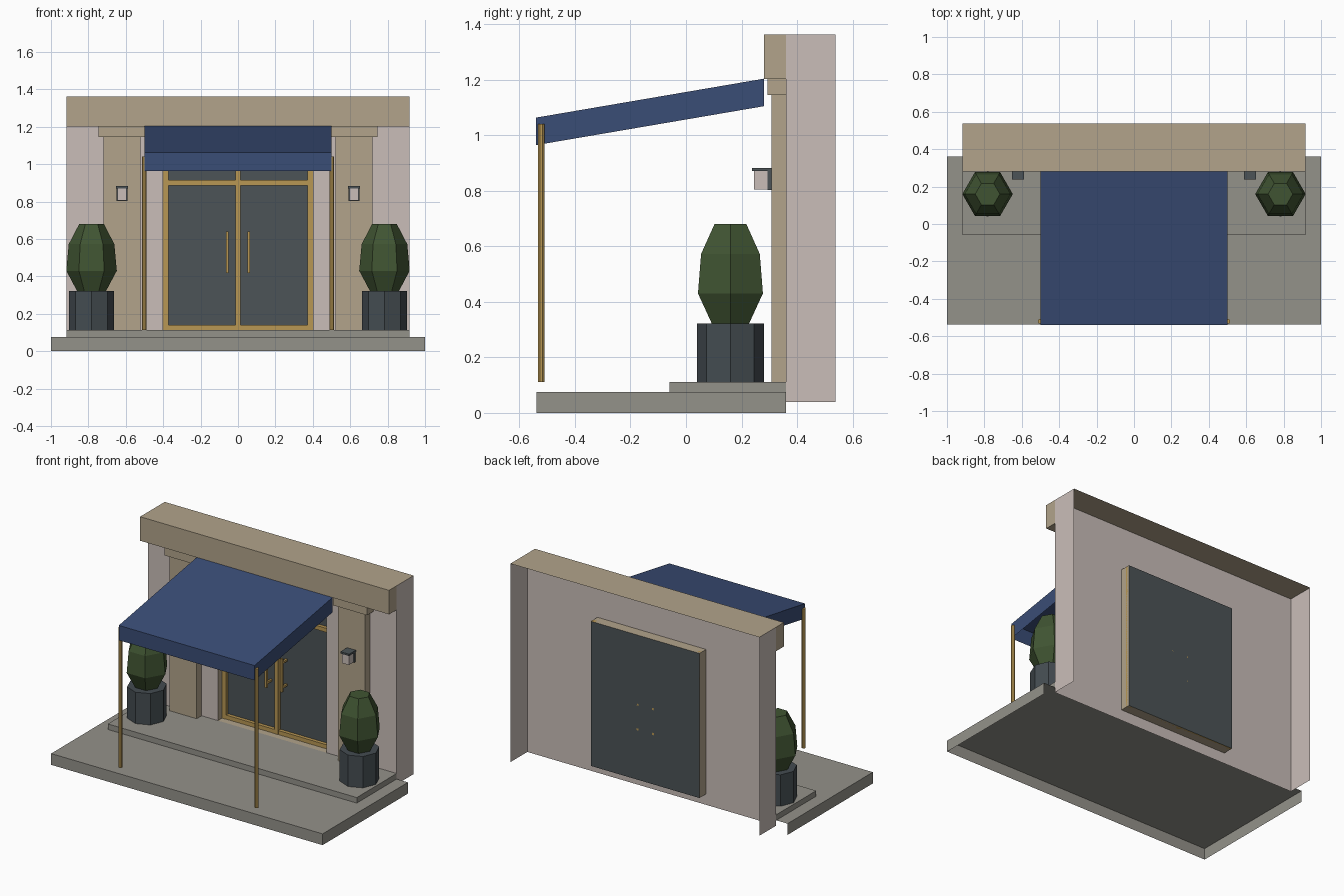
import bpy, bmesh, math
from mathutils import Vector

cube = bpy.data.objects.get("Cube")
if cube:
    bpy.data.objects.remove(cube, do_unlink=True)


def material(name, rgb):
    lin = [((c / 255 + 0.055) / 1.055) ** 2.4 for c in rgb] + [1]
    m = bpy.data.materials.new(name)
    m.use_nodes = True
    m.diffuse_color = lin
    m.node_tree.nodes["Principled BSDF"].inputs["Base Color"].default_value = lin
    return m


STONE = material("tan stone", (178, 164, 139))
PAVING = material("grey paving", (148, 146, 138))
PLASTER = material("pale plaster", (202, 190, 185))
CANVAS = material("navy canvas", (58, 77, 118))
BRASS = material("brass", (184, 151, 84))
GLASS = material("dark glass", (76, 84, 87))
SLATE = material("slate pot", (68, 76, 81))
LEAF = material("leaf green", (64, 84, 50))

SIDES = {"left": (1, 0, 0), "right": (-1, 0, 0), "front": (0, -1, 0),
         "back": (0, 1, 0), "top": (0, 0, 1), "bottom": (0, 0, -1)}


def finish(name, bm, *mats):
    me = bpy.data.meshes.new(name)
    bm.to_mesh(me)
    bm.free()
    for m in mats:
        me.materials.append(m)
    ob = bpy.data.objects.new(name, me)
    bpy.context.collection.objects.link(ob)
    return ob


def box_mesh(x, y, z, drop=()):
    """Box between coordinate pairs, with the named sides left open."""
    bm = bmesh.new()
    bmesh.ops.create_cube(bm, size=1)
    for v in bm.verts:
        v.co = [r[0] if c < 0 else r[1] for c, r in zip(v.co, (x, y, z))]
    bm.normal_update()
    gone = [f for f in bm.faces
            if any(f.normal.dot(Vector(SIDES[d])) > 0.9 for d in drop)]
    bmesh.ops.delete(bm, geom=gone, context="FACES")
    return bm


def box(name, x, y, z, mat, drop=()):
    return finish(name, box_mesh(x, y, z, drop), mat)


def lathe(name, x, y, profile, sides, mat, turn=0.0):
    """Faceted solid from (radius, height) rings."""
    bm = bmesh.new()
    rings = []
    for r, z in profile:
        angles = [turn + 2 * math.pi * i / sides for i in range(sides)]
        rings.append([bm.verts.new((x + r * math.cos(a), y + r * math.sin(a), z))
                      for a in angles])
    for lo, hi in zip(rings, rings[1:]):
        for i in range(sides):
            j = (i + 1) % sides
            bm.faces.new((lo[i], lo[j], hi[j], hi[i]))
    bm.faces.new(rings[-1])
    bm.faces.new(rings[0][::-1])
    return finish(name, bm, mat)


WALL_Y, BACK_Y, HALF, TOP = 0.36, 0.538, 0.917, 1.362
FLOOR, DOOR_X, DOOR_TOP, GLASS_Y = 0.112, 0.4, 1.075, 0.43

# Paved steps, open underneath and against the wall
box("lower_step", (-1, 1), (-0.538, WALL_Y), (0, 0.075), PAVING, ("bottom", "back"))
box("upper_step", (-HALF, HALF), (-0.06, WALL_Y), (0.075, FLOOR), PAVING, ("bottom", "back"))

# Wall shell around the doorway
ONLY_FRONT = ("left", "right", "back", "top", "bottom")
depth = (WALL_Y, BACK_Y)
box("wall_above_door", (-DOOR_X, DOOR_X), depth, (DOOR_TOP, TOP), PLASTER, ONLY_FRONT)
box("wall_below_door", (-DOOR_X, DOOR_X), depth, (0.04, FLOOR), PLASTER, ONLY_FRONT)
for side, s in (("left", 1), ("right", -1)):
    other = "right" if s > 0 else "left"
    box(side + "_wall", sorted((s * DOOR_X, s * HALF)), depth, (0.04, TOP),
        PLASTER, ("back", "top", "bottom", other))

# Cornice with its coping running back over the wall
box("cornice", (-HALF, HALF), (0.28, WALL_Y), (1.202, TOP), STONE, ("back", "top"))
box("coping", (-HALF, HALF), (0.28, BACK_Y), (1.3, TOP), STONE,
    ("front", "back", "left", "right", "bottom"))

# Door recess: stone reveals, glass at the back
bm = box_mesh((-DOOR_X, DOOR_X), (WALL_Y, GLASS_Y), (FLOOR, DOOR_TOP), ("front",))
for f in bm.faces:
    f.material_index = 1 if f.normal.y > 0.9 else 0
bmesh.ops.reverse_faces(bm, faces=bm.faces[:])
finish("door_recess", bm, STONE, GLASS)

# Brass door frame
frame_y = (0.405, GLASS_Y - 0.002)
for name, z in (("bottom_rail", FLOOR), ("transom", 0.887), ("top_rail", DOOR_TOP - 0.028)):
    box(name, (-DOOR_X, DOOR_X), frame_y, (z, z + 0.027), BRASS)
for name, x in (("left_jamb", 0.386), ("centre_stile", 0), ("right_jamb", -0.386)):
    box(name, (x - 0.014, x + 0.014), (0.403, GLASS_Y - 0.002), (FLOOR, DOOR_TOP), BRASS)

# Sloping awning, open below and behind
bm = box_mesh((-0.5, 0.5), (-0.54, 0.28), (0.964, 1.063), ("bottom", "back"))
for v in bm.verts:
    if v.co.y > 0:
        v.co.z += 0.14
finish("awning", bm, CANVAS)

# Parts repeated on both sides
for side, s in (("left", 1), ("right", -1)):
    cx = s * 0.62
    box(side + "_pilaster", (cx - 0.1, cx + 0.1), (0.308, WALL_Y), (FLOOR, 1.145), STONE, ("back",))
    box(side + "_capital", (cx - 0.126, cx + 0.126), (0.293, WALL_Y), (1.145, 1.202), STONE, ("back",))

    # Wall lantern
    box(side + "_lantern_plate", (cx - 0.03, cx + 0.03), (0.293, 0.308), (0.803, 0.872), GLASS)
    box(side + "_lantern_body", (cx - 0.025, cx + 0.025), (0.245, 0.293), (0.805, 0.87), PLASTER)
    box(side + "_lantern_cap", (cx - 0.032, cx + 0.032), (0.238, 0.308), (0.87, 0.882), GLASS)

    # Door handle on two short standoffs
    hx = s * 0.057
    grip = (hx - 0.007, hx + 0.007)
    box(side + "_handle", grip, (0.372, 0.386), (0.418, 0.64), BRASS)
    for end, z in (("lower", 0.44), ("upper", 0.605)):
        box(f"{side}_{end}_standoff", grip, (0.386, GLASS_Y), (z, z + 0.014), BRASS)

    # Awning post
    lathe(side + "_post", s * 0.502, -0.521, [(0.013, FLOOR), (0.013, 1.04)], 8, BRASS, math.pi / 8)

    # Clipped shrub in a pot
    px, py = s * 0.783, 0.16
    lathe(side + "_pot", px, py, [(0.121, FLOOR), (0.121, 0.321)], 8, SLATE)
    lathe(side + "_shrub", px, py,
          [(0.077, 0.321), (0.135, 0.43), (0.122, 0.572), (0.066, 0.68)], 6, LEAF)
